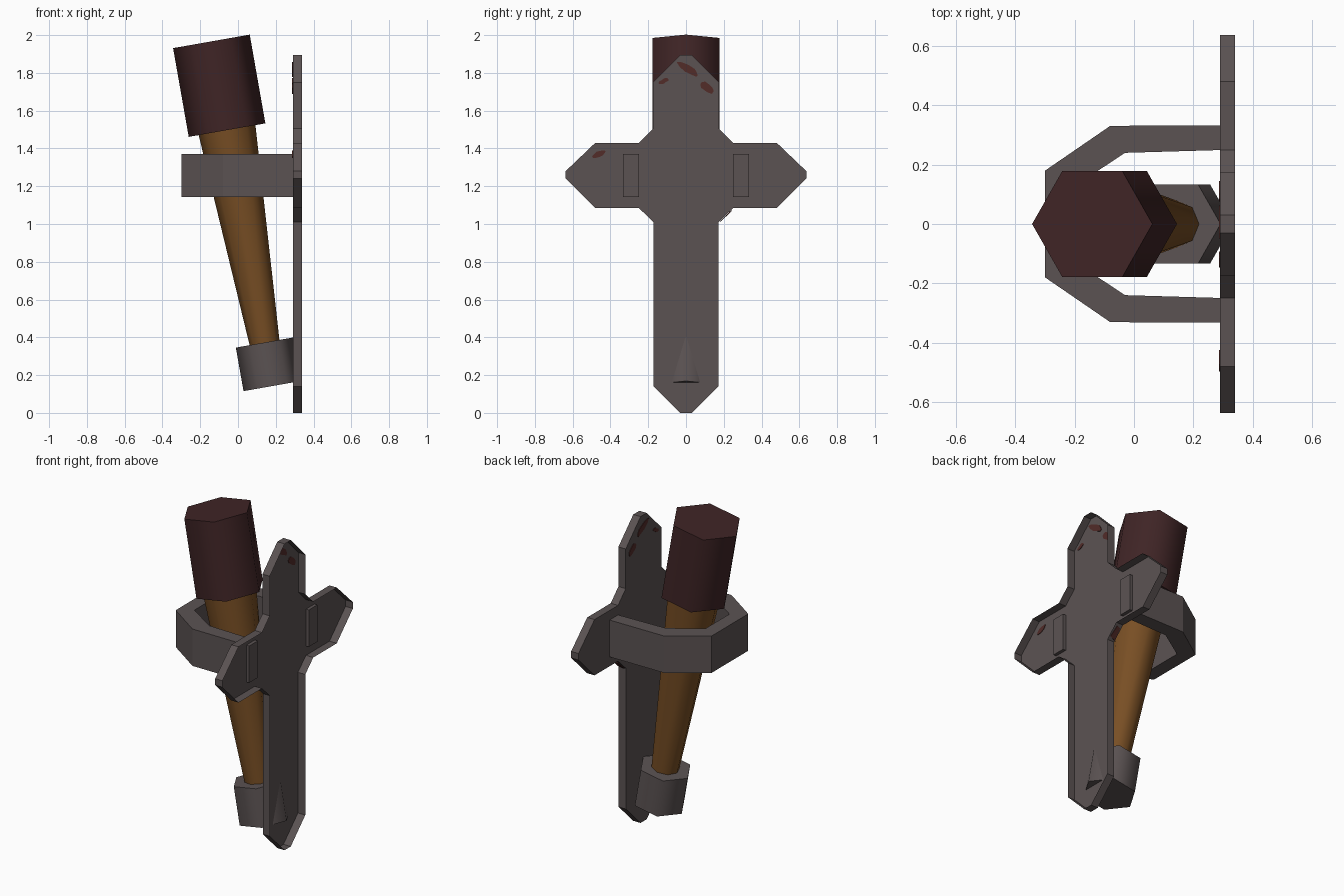
import bpy, bmesh, math, random
from mathutils import Matrix, Vector

if "Cube" in bpy.data.objects:
    bpy.data.objects.remove(bpy.data.objects["Cube"])

random.seed(4)


def material(name, rgb):
    m = bpy.data.materials.new(name)
    m.diffuse_color = (*rgb, 1)
    m.use_nodes = True
    m.node_tree.nodes["Principled BSDF"].inputs["Base Color"].default_value = m.diffuse_color
    return m


IRON = material("dull iron", (0.105, 0.086, 0.086))
WOOD = material("brown wood", (0.19, 0.078, 0.018))
CLOTH = material("dark maroon cloth", (0.05, 0.018, 0.019))
RUST = material("rust red", (0.085, 0.025, 0.022))


def finish(bm, name, mat, smooth=False):
    bmesh.ops.recalc_face_normals(bm, faces=bm.faces)
    me = bpy.data.meshes.new(name)
    bm.to_mesh(me)
    bm.free()
    me.materials.append(mat)
    ob = bpy.data.objects.new(name, me)
    bpy.context.collection.objects.link(ob)
    if smooth:
        bpy.ops.object.select_all(action='DESELECT')
        ob.select_set(True)
        bpy.context.view_layer.objects.active = ob
        bpy.ops.object.shade_smooth_by_angle(angle=math.radians(65))
    return ob


def prism(name, mat, points, offset):
    """Closed solid: polygon pushed along an offset."""
    bm = bmesh.new()
    f = bm.faces.new([bm.verts.new(p) for p in points])
    ext = bmesh.ops.extrude_face_region(bm, geom=[f], use_keep_orig=True)
    vs = [g for g in ext['geom'] if isinstance(g, bmesh.types.BMVert)]
    bmesh.ops.translate(bm, verts=vs, vec=offset)
    return finish(bm, name, mat)


# Torch axis leans 10 degrees towards -x
TILT = Matrix.Translation((0.181, 0, 0.142)) @ Matrix.Rotation(math.radians(-10), 4, 'Y')


def torch_part(name, mat, sides, z0, r0, z1, r1):
    bm = bmesh.new()
    rings = []
    for z, r in ((z0, r0), (z1, r1)):
        rings.append([bm.verts.new(TILT @ Vector((r * math.cos(a), r * math.sin(a), z)))
                      for a in (math.tau * i / sides for i in range(sides))])
    lo, hi = rings
    for i in range(sides):
        j = (i + 1) % sides
        bm.faces.new((lo[i], lo[j], hi[j], hi[i]))
    bm.faces.new(lo[::-1])
    bm.faces.new(hi)
    return finish(bm, name, mat, True)


torch_part("foot_cup", IRON, 6, 0, 0.154, 0.234, 0.154)
torch_part("handle", WOOD, 8, 0.2, 0.078, 1.40, 0.154)
torch_part("torch_head", CLOTH, 6, 1.376, 0.206, 1.853, 0.206)

# Wall plate: cross-shaped shallow tray, open towards +x
half = [(0.03, 0), (0.172, 0.14), (0.172, 1.01), (0.25, 1.085), (0.48, 1.085),
        (0.637, 1.24), (0.637, 1.28), (0.48, 1.43), (0.25, 1.43),
        (0.175, 1.505), (0.175, 1.75), (0.03, 1.895)]
outline = half + [(-y, z) for y, z in reversed(half)]
bm = bmesh.new()
back = [bm.verts.new((0.29, y, z)) for y, z in outline]
rim = [bm.verts.new((0.34, y, z)) for y, z in outline]
bm.faces.new(back)
for i in range(len(outline)):
    j = (i + 1) % len(outline)
    bm.faces.new((back[i], back[j], rim[j], rim[i]))
finish(bm, "wall_plate", IRON)

# Holding band: bent strap whose ends poke through the plate
outer = [(0.31, 0.333), (-0.08, 0.331), (-0.30, 0.18)]
inner = [(0.31, 0.25), (-0.03, 0.24), (-0.215, 0.118)]
strap = (outer + [(x, -y) for x, y in reversed(outer)]
         + [(x, -y) for x, y in inner] + inner[::-1])
prism("holding_band", IRON, [(x, y, 1.143) for x, y in strap], (0, 0, 0.228))

# Rust spots: thin irregular patches seen on both sides of the plate
for n, (y, z, ry, rz, turn) in enumerate([
        (0.015, 1.82, 0.068, 0.022, -35), (0.115, 1.72, 0.042, 0.024, -35),
        (-0.12, 1.755, 0.028, 0.013, 25), (-0.46, 1.37, 0.036, 0.016, 25)]):
    t = math.radians(turn)
    pts = []
    for i in range(11):
        a, k = math.tau * i / 11, random.uniform(0.75, 1.15)
        u, v = ry * k * math.cos(a), rz * k * math.sin(a)
        pts.append((0.287, y + u * math.cos(t) - v * math.sin(t),
                    z + u * math.sin(t) + v * math.cos(t)))
    prism(f"rust_spot_{n + 1}", RUST, pts, (0.006, 0, 0))

# Rust patch on the sloped rim under one arm
prism("rust_rim_patch", RUST,
      [(0.295, 0.18, 1.015), (0.333, 0.19, 1.025), (0.325, 0.24, 1.073), (0.30, 0.235, 1.068)],
      (0, 0.003, -0.003))
